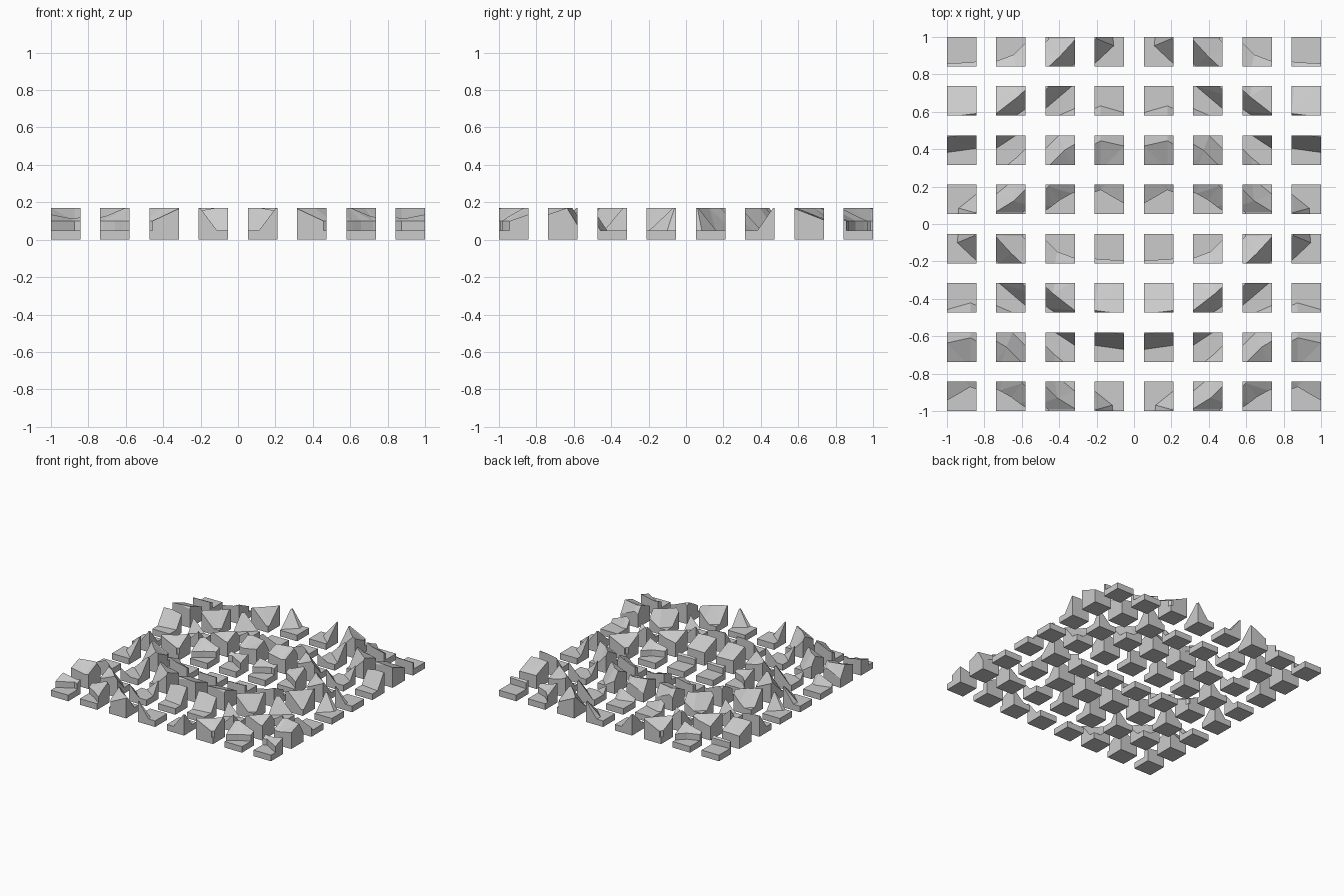
import bpy, bmesh
from mathutils import Vector

if "Cube" in bpy.data.objects:
    bpy.data.objects.remove(bpy.data.objects["Cube"])

N = 8                       # tiles per side
TILE = 0.157                # tile width
PITCH = (2 - TILE) / (N - 1)
BASE, INNER, RIDGE = 0.05, 0.10, 0.17

# Half outlines of one raised scale ring (tile units from its centre line)
OUTER = [(0, 1.42), (1, 1.56), (1.9, 2.15), (2.9, 3.0), (3.65, 3.7), (3.6, 4.2),
         (3.0, 4.68), (2.3, 5.25), (1.55, 6.0), (.8, 6.33), (0, 6.1)]
CREST = [(0, 1.95), (1, 2.07), (1.75, 2.65), (2.5, 3.35), (3.05, 3.95), (3.05, 4.05),
         (2.4, 4.45), (1.9, 4.95), (1.35, 5.5), (.8, 5.82), (0, 5.64)]
HOLE = [(0, 3.1), (.9, 3.14), (1.6, 3.4), (1.9, 3.7), (2.1, 3.92), (2.1, 4.05),
        (1.8, 4.25), (1.5, 4.48), (1.1, 4.7), (.8, 4.82), (0, 4.36)]
CENTRES = [(4, 0), (0, 4), (8, 4), (0, -4), (8, -4)]


def loop(half):
    """Mirror a half outline into a closed loop."""
    return half + [(-x, y) for x, y in half[-2:0:-1]]


def add_ring(bm, cx, cy):
    """Loft outer foot, crest, inner bevel and inner wall."""
    rows = []
    for half, z in ((OUTER, BASE), (CREST, RIDGE), (HOLE, INNER), (HOLE, BASE)):
        rows.append([bm.verts.new(((cx + x) * TILE, (cy + y) * TILE, z))
                     for x, y in loop(half)])
    n = len(rows[0])
    for a, b in zip(rows, rows[1:]):
        for i in range(n):
            j = (i + 1) % n
            bm.faces.new((a[i], a[j], b[j], b[i]))


def cut(bm, co, no):
    """Trim at a plane and close the cut down to the base level."""
    res = bmesh.ops.bisect_plane(bm, geom=bm.verts[:] + bm.edges[:] + bm.faces[:],
                                 dist=1e-6, plane_co=co, plane_no=no, clear_outer=True)
    edges = [e for e in res["geom_cut"] if isinstance(e, bmesh.types.BMEdge)]
    for e in edges:
        a, b = e.verts
        if (a.co.xy - b.co.xy).length < 1e-5 or max(a.co.z, b.co.z) < BASE + 1e-5:
            continue
        face = [a, b]
        for v in (b, a):
            if v.co.z > BASE + 1e-5:
                face.append(bm.verts.new((v.co.x, v.co.y, BASE)))
        bm.faces.new(face)
    bmesh.ops.remove_doubles(bm, verts=bm.verts[:], dist=1e-6)


# Full relief, later sliced into separate tiles
relief = bmesh.new()
for c in CENTRES:
    add_ring(relief, *c)
bmesh.ops.triangulate(relief, faces=relief.faces[:])
bmesh.ops.recalc_face_normals(relief, faces=relief.faces[:])

for row in range(N):
    for col in range(N):
        bm = relief.copy()
        x0, y0 = col * TILE, row * TILE
        x1, y1 = x0 + TILE, y0 + TILE
        cut(bm, (x0, 0, 0), (-1, 0, 0))
        cut(bm, (x1, 0, 0), (1, 0, 0))
        cut(bm, (0, y0, 0), (0, -1, 0))
        cut(bm, (0, y1, 0), (0, 1, 0))
        mid = Vector(((x0 + x1) / 2, (y0 + y1) / 2, 0))
        bmesh.ops.translate(bm, verts=bm.verts[:], vec=-mid)
        # Tile base block
        blk = bmesh.ops.create_cube(bm, size=1)["verts"]
        bmesh.ops.scale(bm, vec=(TILE, TILE, BASE), verts=blk)
        bmesh.ops.translate(bm, vec=(0, 0, BASE / 2), verts=blk)
        bmesh.ops.recalc_face_normals(bm, faces=bm.faces[:])
        me = bpy.data.meshes.new("relief_tile")
        bm.to_mesh(me)
        bm.free()
        ob = bpy.data.objects.new(f"relief_tile_{row}_{col}", me)
        ob.location = (-1 + TILE / 2 + col * PITCH, -1 + TILE / 2 + row * PITCH, 0)
        bpy.context.collection.objects.link(ob)
relief.free()
